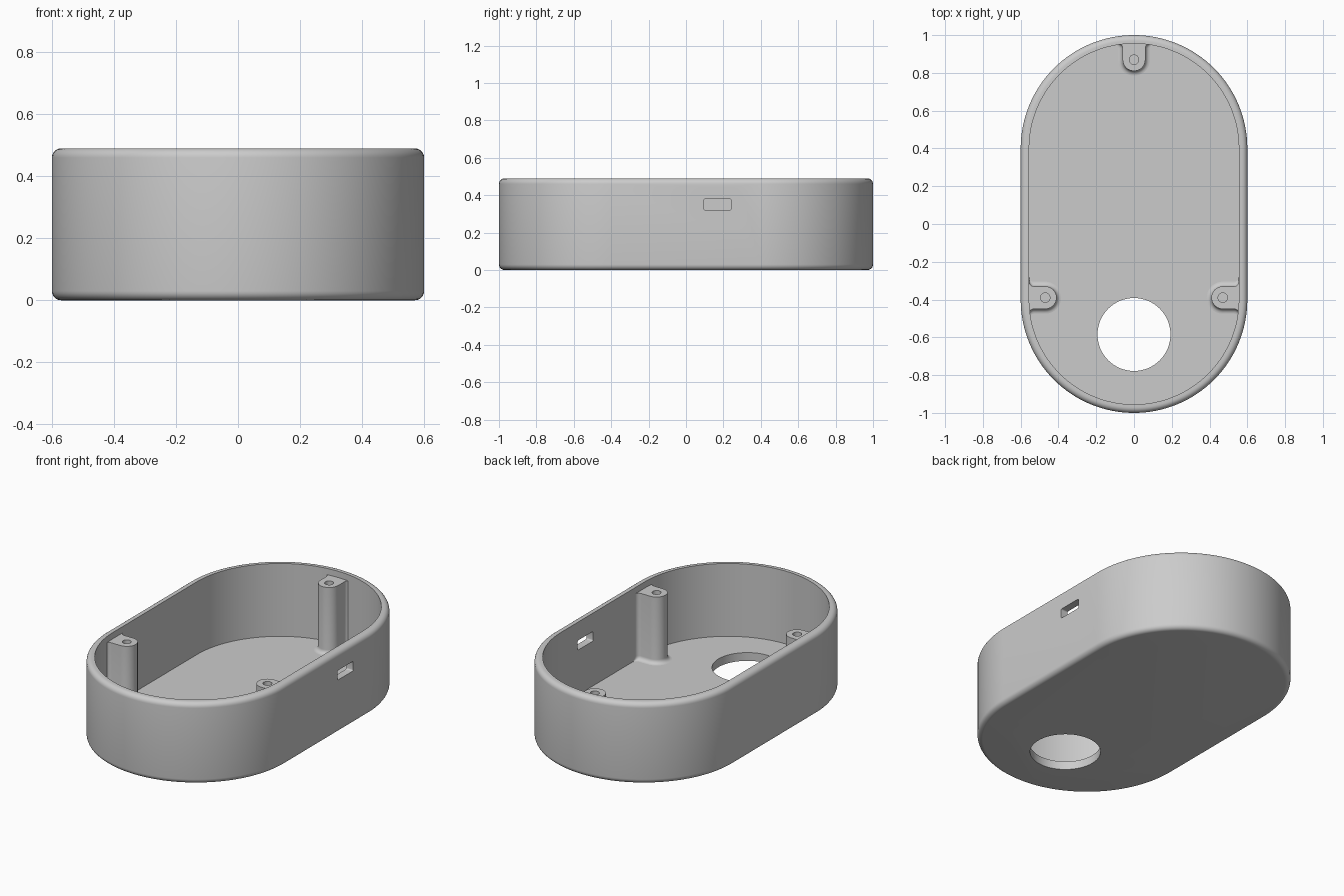
import bpy, bmesh
from math import sin, cos, pi
from mathutils import Matrix

if "Cube" in bpy.data.objects:
    bpy.data.objects.remove(bpy.data.objects["Cube"], do_unlink=True)

grey = bpy.data.materials.new("plain_grey")
grey.use_nodes = True
grey.diffuse_color = (0.6, 0.6, 0.6, 1)
grey.node_tree.nodes["Principled BSDF"].inputs["Base Color"].default_value = (0.6, 0.6, 0.6, 1)

HEIGHT, WALL, FLOOR, EDGE = 0.49, 0.045, 0.05, 0.03


def rounded_rect(hx, hy, r, steps):
    """Outline of a rounded rectangle, counter-clockwise."""
    pts = []
    for k, (sx, sy) in enumerate([(1, 1), (-1, 1), (-1, -1), (1, -1)]):
        for i in range(steps + 1):
            a = (k + i / steps) * pi / 2
            pts.append((sx * (hx - r) + r * cos(a), sy * (hy - r) + r * sin(a)))
    return pts


def loft(name, rings, matrix=Matrix()):
    """Closed solid through (outline, height) rings."""
    bm = bmesh.new()
    loops = [[bm.verts.new((x, y, z)) for x, y in pts] for pts, z in rings]
    n = len(loops[0])
    for a, b in zip(loops, loops[1:]):
        for i in range(n):
            j = (i + 1) % n
            bm.faces.new((a[i], a[j], b[j], b[i]))
    bm.faces.new(loops[0][::-1])
    bm.faces.new(loops[-1])
    bmesh.ops.remove_doubles(bm, verts=bm.verts, dist=1e-5)
    bm.transform(matrix)
    bmesh.ops.recalc_face_normals(bm, faces=bm.faces)
    mesh = bpy.data.meshes.new(name)
    bm.to_mesh(mesh)
    bm.free()
    mesh.materials.append(grey)
    obj = bpy.data.objects.new(name, mesh)
    bpy.context.collection.objects.link(obj)
    return obj


def activate(obj):
    bpy.ops.object.select_all(action='DESELECT')
    obj.select_set(True)
    bpy.context.view_layer.objects.active = obj


def cut(obj, cutter):
    activate(obj)
    mod = obj.modifiers.new("cut", 'BOOLEAN')
    mod.operation, mod.solver, mod.object = 'DIFFERENCE', 'EXACT', cutter
    bpy.ops.object.modifier_apply(modifier=mod.name)
    bpy.data.objects.remove(cutter, do_unlink=True)


def smooth(obj):
    activate(obj)
    bpy.ops.object.shade_smooth_by_angle(angle=pi / 6)


def drill(obj, x, y, r, z0, z1):
    circle = rounded_rect(r, r, r, 16)
    cut(obj, loft("drill", [(circle, z0), (circle, z1)], Matrix.Translation((x, y, 0))))


# Shell: stadium outline swept through rounded outer edges and a hollow inside
quarter = [i / 6 * pi / 2 for i in range(7)]
profile = [(EDGE * (1 - sin(a)), EDGE * (1 - cos(a))) for a in quarter]
profile += [(EDGE * (1 - cos(a)), HEIGHT - EDGE * (1 - sin(a))) for a in quarter]
profile += [(WALL, HEIGHT), (WALL, FLOOR)]
shell = loft("case_shell", [(rounded_rect(0.6 - d, 1 - d, 0.6 - d, 32), z) for d, z in profile])

# Round opening in the floor
drill(shell, 0, -0.585, 0.193, -0.1, 0.2)

# Softly dished port recess and its slot in the +x wall
to_wall = Matrix(((0, 0, 1, 0.6), (1, 0, 0, 0.168), (0, 1, 0, 0.35), (0, 0, 0, 1)))
rings = [(rounded_rect(0.14, 0.094, 0.07, 8), 0.03)]
for i in range(11):
    t = i / 10
    d = 0.045 * t
    rings.append((rounded_rect(0.14 - d, 0.094 - d, 0.07 - d, 8), -0.0125 * (1 - cos(pi * t))))
cut(shell, loft("recess_cutter", rings, to_wall))
slot = rounded_rect(0.074, 0.029, 0.008, 4)
cut(shell, loft("slot_cutter", [(slot, 0.05), (slot, -0.1)], to_wall))
smooth(shell)


# Screw posts: rounded nose, flared into the wall and the floor
def post_outline(r, reach=0.085, flare=0.025):
    side = [(r + flare, reach + 0.014)]
    side += [(r + flare * (1 - cos(a)), reach - flare * (1 - sin(a))) for a in reversed(quarter)]
    nose = [(r * cos(a), -r * sin(a)) for a in (i / 20 * pi for i in range(21))]
    return side + nose + [(-x, y) for x, y in reversed(side)]


def screw_post(name, x, y, turn, r=0.06, fillet=0.025, top=0.452):
    rings = [(post_outline(r + fillet), FLOOR - 0.01)]
    rings += [(post_outline(r + fillet * (1 - sin(a))), FLOOR + fillet * (1 - cos(a))) for a in quarter]
    rings.append((post_outline(r), top))
    place = Matrix.Translation((x, y, 0)) @ Matrix.Rotation(turn, 4, 'Z')
    post = loft(name, rings, place)
    drill(post, x, y, 0.025, top - 0.2, top + 0.1)
    smooth(post)


screw_post("back_screw_post", 0, 0.87, 0)
screw_post("left_screw_post", 0.47, -0.39, -pi / 2)
screw_post("right_screw_post", -0.47, -0.39, pi / 2)
